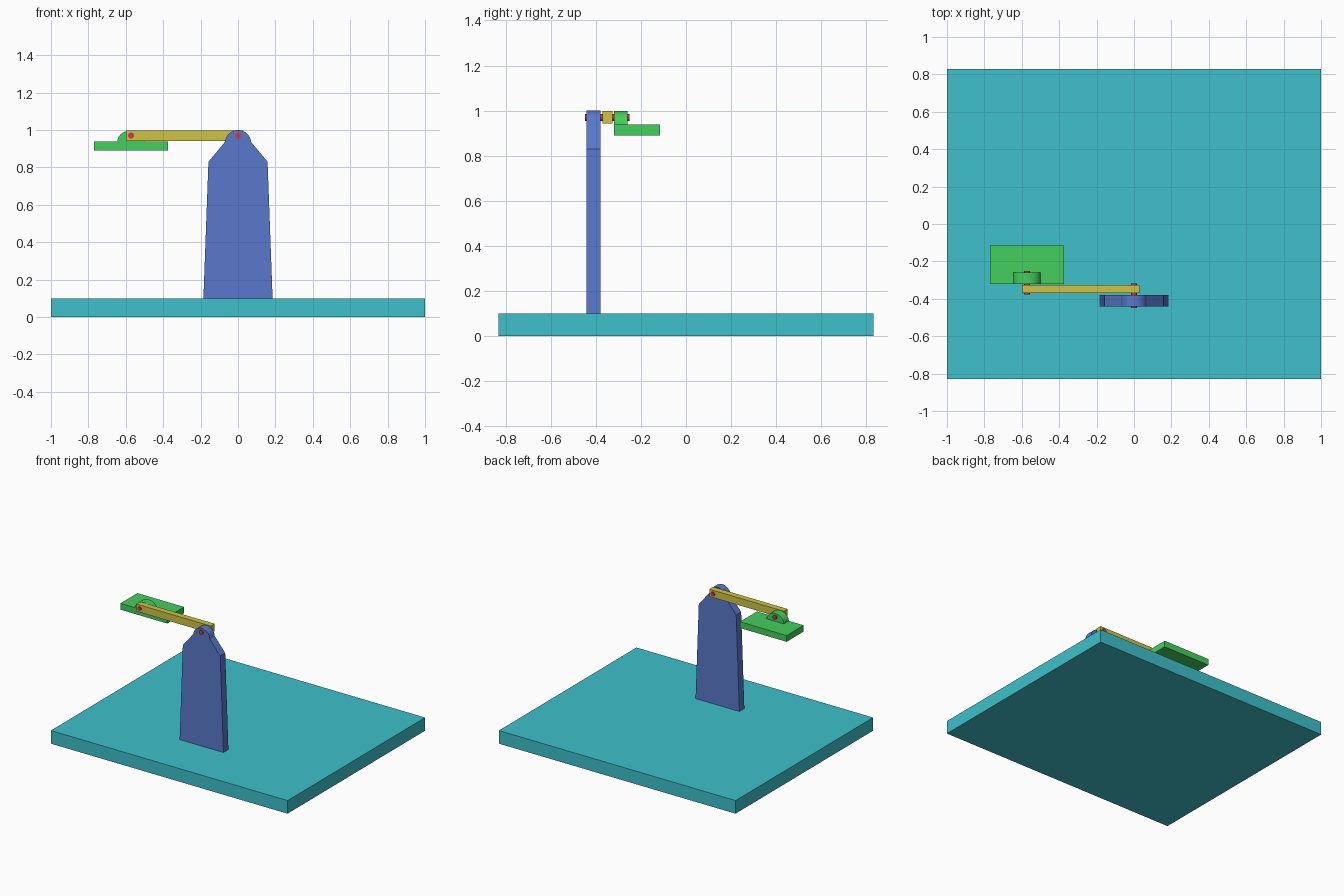
import bpy, bmesh, math

if "Cube" in bpy.data.objects:
    bpy.data.objects.remove(bpy.data.objects["Cube"])


def material(name, color):
    m = bpy.data.materials.new(name)
    m.diffuse_color = (*color, 1)
    m.use_nodes = True
    m.node_tree.nodes["Principled BSDF"].inputs["Base Color"].default_value = m.diffuse_color
    return m


TEAL = material("teal", (0.05, 0.53, 0.60))
BLUE = material("blue", (0.10, 0.19, 0.60))
YELLOW = material("yellow", (0.62, 0.55, 0.06))
GREEN = material("green", (0.06, 0.62, 0.11))
RED = material("red", (0.65, 0.04, 0.06))


def extrude_xz(name, profile, y0, y1, mat):
    """Extrude an x-z outline from y0 to y1."""
    bm = bmesh.new()
    face = bm.faces.new([bm.verts.new((x, y0, z)) for x, z in profile])
    res = bmesh.ops.extrude_face_region(bm, geom=[face])
    verts = [v for v in res["geom"] if isinstance(v, bmesh.types.BMVert)]
    bmesh.ops.translate(bm, verts=verts, vec=(0, y1 - y0, 0))
    bmesh.ops.recalc_face_normals(bm, faces=bm.faces)
    mesh = bpy.data.meshes.new(name)
    bm.to_mesh(mesh)
    bm.free()
    mesh.materials.append(mat)
    ob = bpy.data.objects.new(name, mesh)
    bpy.context.collection.objects.link(ob)
    bpy.context.view_layer.objects.active = ob
    bpy.ops.object.select_all(action='DESELECT')
    ob.select_set(True)
    bpy.ops.object.shade_smooth_by_angle(angle=math.radians(25))
    return ob


def arc(cx, cz, rx, rz, a0, a1, n):
    angles = [math.radians(a0 + (a1 - a0) * i / n) for i in range(n + 1)]
    return [(cx + rx * math.cos(a), cz + rz * math.sin(a)) for a in angles]


def box(name, x0, x1, y0, y1, z0, z1, mat):
    return extrude_xz(name, [(x0, z0), (x1, z0), (x1, z1), (x0, z1)], y0, y1, mat)


def pin(name, x, y0, y1):
    return extrude_xz(name, arc(x, 0.97, 0.016, 0.016, 0, 345, 23), y0, y1, RED)


# ground plate
box("base_plate", -1, 1, -0.83, 0.83, 0, 0.1, TEAL)

# tapered tower with a rounded top
extrude_xz("tower",
           [(-0.185, 0.1), (0.185, 0.1), (0.158, 0.83)]
           + arc(0, 0.93, 0.07, 0.07, 5, 175, 20)
           + [(-0.158, 0.83)], -0.44, -0.38, BLUE)

# swinging arm
box("arm", -0.6, 0.03, -0.37, -0.325, 0.942, 0.998, YELLOW)

# hanging plate with its rounded lug
box("platform", -0.77, -0.375, -0.32, -0.115, 0.89, 0.938, GREEN)
extrude_xz("platform_lug", arc(-0.572, 0.938, 0.073, 0.06, 0, 180, 20),
           -0.32, -0.26, GREEN)

# pivot pins
pin("tower_pin", 0, -0.448, -0.318)
pin("platform_pin", -0.572, -0.377, -0.25)
